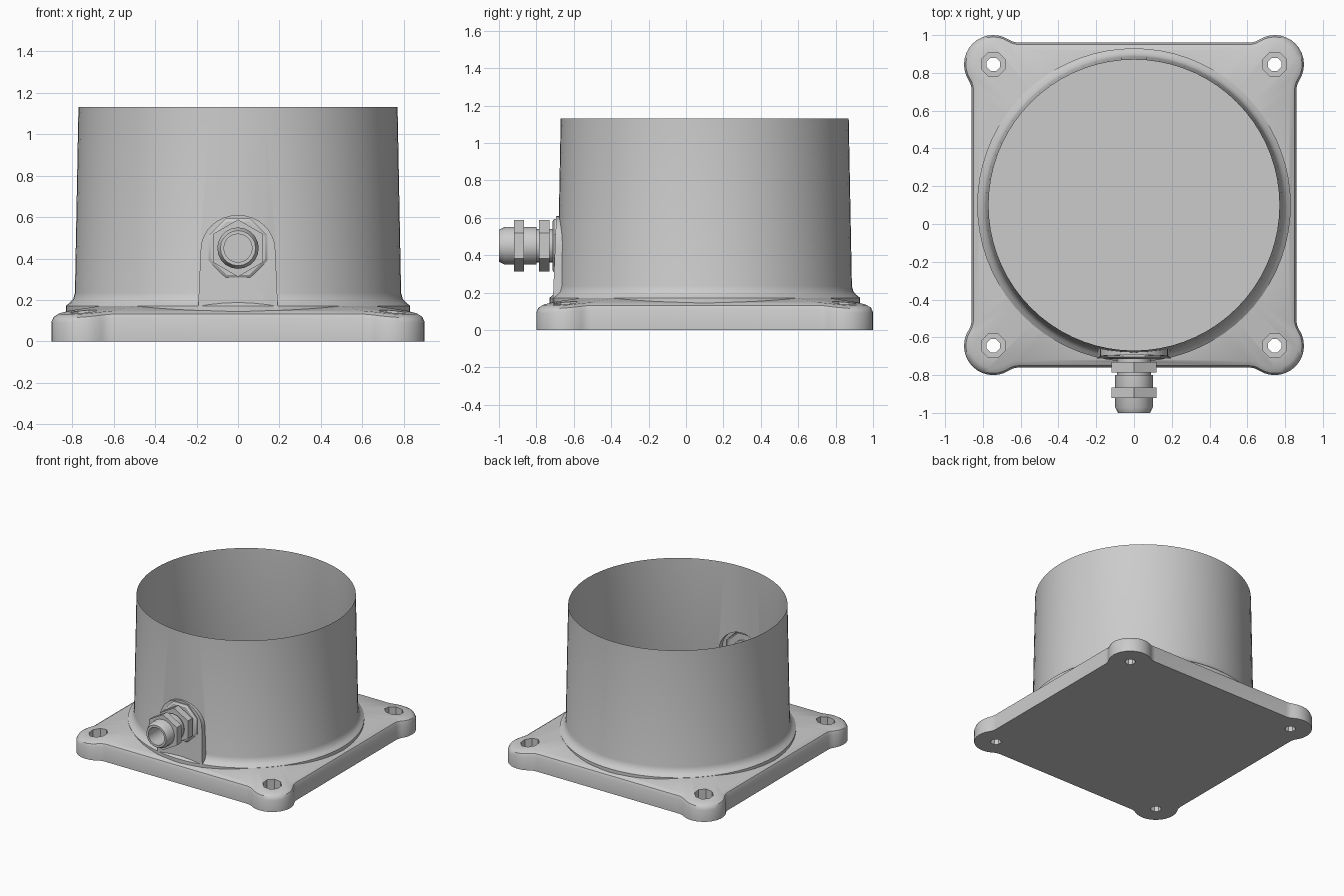
import bpy, bmesh
from math import sin, cos, pi, atan2, hypot, sqrt
from mathutils import Matrix, Vector

cube = bpy.data.objects.get("Cube")
if cube:
    bpy.data.objects.remove(cube, do_unlink=True)

grey = bpy.data.materials.new("cast metal grey")
grey.use_nodes = True
color = (0.6, 0.6, 0.6, 1)
grey.diffuse_color = color
grey.node_tree.nodes["Principled BSDF"].inputs["Base Color"].default_value = color

CENTER_Y = 0.1      # axis of the drum and base
GLAND_Z = 0.45      # axis of the cable gland
UPRIGHT = Matrix.Translation((0, CENTER_Y, 0))
FORWARD = Matrix.Translation((0, 0, GLAND_Z)) @ Matrix.Rotation(pi / 2, 4, 'X')


def finish(bm, name, matrix=Matrix.Identity(4)):
    bmesh.ops.remove_doubles(bm, verts=bm.verts, dist=1e-5)
    bmesh.ops.transform(bm, matrix=matrix, verts=bm.verts)
    bmesh.ops.recalc_face_normals(bm, faces=bm.faces)
    mesh = bpy.data.meshes.new(name)
    bm.to_mesh(mesh)
    bm.free()
    mesh.materials.append(grey)
    ob = bpy.data.objects.new(name, mesh)
    bpy.context.collection.objects.link(ob)
    return ob


def bridge(bm, a, b):
    for i in range(len(a)):
        j = (i + 1) % len(a)
        bm.faces.new((a[i], a[j], b[j], b[i]))


def lathe(name, profile, segments, matrix, phase=0.0, ring=False):
    """Revolve (radius, height) points; ring joins the last to the first."""
    bm = bmesh.new()
    loops = []
    for r, h in profile:
        if r == 0:
            loops.append([bm.verts.new((0, 0, h))])
        else:
            angles = [phase + 2 * pi * i / segments for i in range(segments)]
            loops.append([bm.verts.new((r * cos(t), r * sin(t), h)) for t in angles])
    pairs = list(zip(loops, loops[1:])) + ([(loops[-1], loops[0])] if ring else [])
    for a, b in pairs:
        if len(a) == len(b):
            bridge(bm, a, b)
        else:
            pole, rim = (a[0], b) if len(a) == 1 else (b[0], a)
            for i in range(segments):
                bm.faces.new((pole, rim[i], rim[(i + 1) % segments]))
    return finish(bm, name, matrix)


def smooth(ob, angle=0.6):
    bpy.ops.object.select_all(action='DESELECT')
    bpy.context.view_layer.objects.active = ob
    ob.select_set(True)
    bpy.ops.object.shade_smooth_by_angle(angle=angle)


# Base outline: four round lugs blended into straight sides by concave fillets
LUG, LUG_R, SIDE, BLEND = 0.745, 0.155, 0.86, 0.1


def arc(cx, cy, r, start, end, steps):
    return [Vector((cx + r * cos(t), cy + r * sin(t), 0))
            for t in (start + (end - start) * i / steps for i in range(steps + 1))]


def base_outline(inset):
    drop = sqrt((LUG_R + BLEND) ** 2 - (SIDE + BLEND - LUG) ** 2)
    turn = atan2(drop, SIDE + BLEND - LUG)
    low, high = SIDE + BLEND, LUG - drop
    corner = arc(low, high, BLEND + inset, pi, pi - turn, 4)
    corner += arc(LUG, LUG, LUG_R - inset, -turn, pi / 2 + turn, 14)[1:-1]
    corner += arc(high, low, BLEND + inset, turn - pi / 2, -pi / 2, 4)
    return [Matrix.Rotation(q * pi / 2, 3, 'Z') @ p for q in range(4) for p in corner]


def base_plate():
    bm = bmesh.new()

    def loop(inset, below):
        pts = base_outline(inset)
        if below is None:
            return [bm.verts.new(p) for p in pts]
        return [bm.verts.new((p.x, p.y, 0.27 - 0.12 * hypot(p.x, p.y) - below)) for p in pts]

    # Side wall, rounded shoulder, then a shallow cone up to the axis
    loops = [loop(0, None), loop(0, 0.035), loop(0.01, 0.013), loop(0.035, 0)]
    for a, b in zip(loops, loops[1:]):
        bridge(bm, a, b)
    bm.faces.new(loops[0])
    apex = bm.verts.new((0, 0, 0.27))
    top = loops[-1]
    for i in range(len(top)):
        bm.faces.new((top[i], top[(i + 1) % len(top)], apex))
    return finish(bm, "housing", UPRIGHT)


def mounting_pad():
    """Arched, slightly leaning flat on the front of the drum."""
    bm = bmesh.new()
    shape = [Vector((0.195, 0, 0.1))] + [
        p + Vector((0, GLAND_Z, 0)) for p in arc(0, 0, 0.17, 0, pi, 16)]
    pts = [(0.195, 0.1)] + [(p.x * 1.06, p.y - 0.01) for p in shape[1:]] + [(-0.195, 0.1)]
    front = [bm.verts.new((x, -0.71 + 0.04 * (z - 0.2), z)) for x, z in pts]
    back = [bm.verts.new((x, -0.4, z)) for x, z in pts]
    bridge(bm, front, back)
    bm.faces.new(front)
    bm.faces.new(back)
    return finish(bm, "mounting_pad")


# Housing: base, drum, pad and boss fused into one shell
housing = base_plate()
drum = lathe("drum", [(0, 0.05), (0.83, 0.05), (0.83, 0.172), (0.81, 0.188), (0.795, 0.205),
                      (0.787, 0.235), (0.77, 1.13), (0, 1.13)], 72, UPRIGHT)
boss = lathe("boss", [(0, 0.6), (0.155, 0.6), (0.155, 0.705), (0.14, 0.715), (0, 0.715)],
             8, FORWARD, pi / 8)
tools = [(drum, 'UNION'), (mounting_pad(), 'UNION'), (boss, 'UNION')]

# Counterbored screw holes through the lugs
for sx in (-1, 1):
    for sy in (-1, 1):
        place = Matrix.Translation((sx * LUG, CENTER_Y + sy * LUG, 0))
        bore = lathe("screw_hole_cutter", [(0, -0.1), (0.038, -0.1), (0.038, 0.05), (0.068, 0.05),
                                           (0.068, 0.3), (0, 0.3)], 8, place, pi / 8)
        tools.append((bore, 'DIFFERENCE'))

for tool, operation in tools:
    tool.hide_render = True
    mod = housing.modifiers.new(tool.name, 'BOOLEAN')
    mod.operation, mod.object, mod.solver = operation, tool, 'EXACT'
evaluated = housing.evaluated_get(bpy.context.evaluated_depsgraph_get())
shell = bpy.data.meshes.new_from_object(evaluated)
housing.modifiers.clear()
housing.data = shell
for tool, _ in tools:
    bpy.data.objects.remove(tool, do_unlink=True)

# Open the top of the drum
bm = bmesh.new()
bm.from_mesh(shell)
lid = [f for f in bm.faces if f.normal.z > 0.9 and f.calc_center_median().z > 1.1]
bmesh.ops.delete(bm, geom=lid, context='FACES')
bm.to_mesh(shell)
bm.free()
smooth(housing)

# Cable gland: hollow sleeve with two hexagon nuts
sleeve = lathe("cable_gland_sleeve", [(0, 0.7), (0.09, 0.7), (0.09, 0.8), (0.1, 0.8), (0.1, 0.97),
                                      (0.085, 1.0), (0.068, 1.0), (0.068, 0.78), (0, 0.78)],
               20, FORWARD)
smooth(sleeve)
for name, start in (("inner_gland_nut", 0.73), ("outer_gland_nut", 0.865)):
    end = start + 0.055
    lathe(name, [(0.085, start), (0.138, start), (0.138, end), (0.085, end)],
          6, FORWARD, pi / 2, ring=True)
